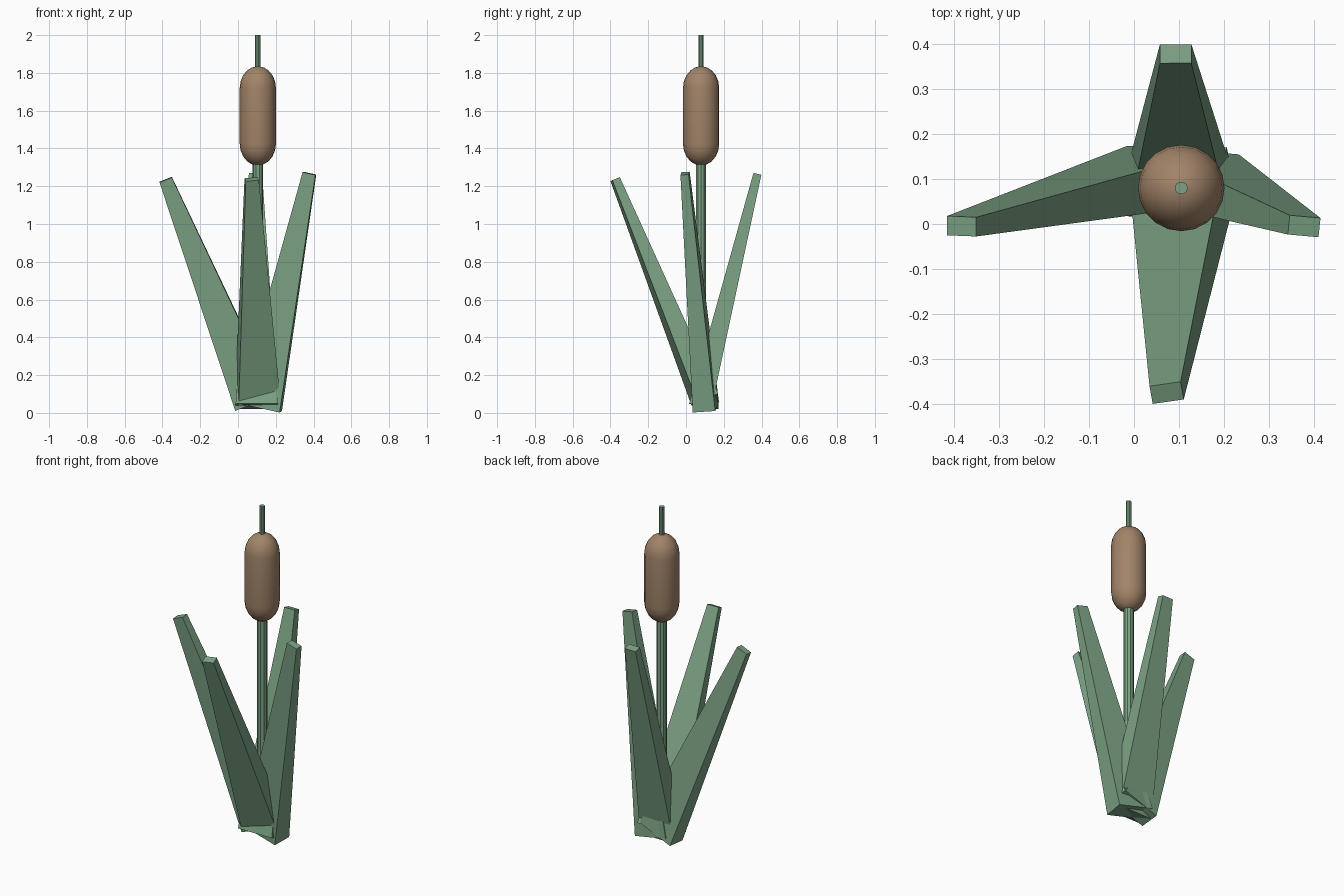
import bpy, math
from mathutils import Vector

if "Cube" in bpy.data.objects:
    bpy.data.objects.remove(bpy.data.objects["Cube"])

GREEN = bpy.data.materials.new("reed_green")
GREEN.diffuse_color = (0.20, 0.36, 0.23, 1)
GREEN.use_nodes = True
GREEN.node_tree.nodes["Principled BSDF"].inputs["Base Color"].default_value = GREEN.diffuse_color
BROWN = bpy.data.materials.new("seed_brown")
BROWN.diffuse_color = (0.36, 0.23, 0.14, 1)
BROWN.use_nodes = True
BROWN.node_tree.nodes["Principled BSDF"].inputs["Base Color"].default_value = BROWN.diffuse_color
CX, CY = 0.105, 0.08


def add_mesh(name, verts, faces, mat):
    me = bpy.data.meshes.new(name)
    me.from_pydata(verts, [], faces)
    me.materials.append(mat)
    ob = bpy.data.objects.new(name, me)
    bpy.context.collection.objects.link(ob)
    return ob


def leaf(name, base, tip, turn):
    """Tapered rectangular blade with square-cut ends."""
    base, tip = Vector(base), Vector(tip)
    a = (tip - base).normalized()
    u = Vector((math.cos(math.radians(turn)), math.sin(math.radians(turn)), 0))
    u = (u - a * u.dot(a)).normalized()
    v = a.cross(u)
    verts = []
    for c, w, t in ((base, 0.225, 0.12), (tip, 0.07, 0.043)):
        for i, j in ((-1, -1), (1, -1), (1, 1), (-1, 1)):
            verts.append(c + u * (i * w / 2) + v * (j * t / 2))
    faces = [(3, 2, 1, 0), (4, 5, 6, 7)]
    faces += [(i, (i + 1) % 4, (i + 1) % 4 + 4, i + 4) for i in range(4)]
    return add_mesh(name, verts, faces, GREEN)


def lathe(name, profile, sides, mat):
    """Revolve (radius, z) points about the stem axis, with capped ends."""
    verts = [(CX + r * math.cos(2 * math.pi * k / sides),
              CY + r * math.sin(2 * math.pi * k / sides), z)
             for r, z in profile for k in range(sides)]
    faces = [(i * sides + k, i * sides + (k + 1) % sides,
              (i + 1) * sides + (k + 1) % sides, (i + 1) * sides + k)
             for i in range(len(profile) - 1) for k in range(sides)]
    n = len(verts)
    faces += [tuple(reversed(range(sides))), tuple(range(n - sides, n))]
    return add_mesh(name, verts, faces, mat)


# Four leaves fanning out from the root
leaf("left_leaf", (0.09, 0.11, 0.058), (-0.383, -0.005, 1.235), 0)
leaf("right_leaf", (0.117, 0.105, 0.03), (0.378, -0.005, 1.268), -6)
leaf("front_leaf", (0.105, 0.10, 0.07), (0.0725, -0.375, 1.237), 10)
leaf("back_leaf", (0.10, 0.075, 0.035), (0.0925, 0.378, 1.265), 0)

# Stem and the thin spike above the head
lathe("stem", [(0.028, 0.05), (0.028, 1.40)], 10, GREEN)
lathe("tip_spike", [(0.0145, 1.75), (0.0145, 2.0)], 10, GREEN)

# Rounded seed head
R, H, LOW, HIGH = 0.096, 0.115, 1.425, 1.72
angles = [math.radians(d) for d in (4, 20, 36, 54, 72, 90)]
profile = [(R * math.sin(t), LOW - H * math.cos(t)) for t in angles]
profile += [(R * math.sin(t), HIGH + H * math.cos(t)) for t in reversed(angles)]
head = lathe("seed_head", profile, 20, BROWN)
head.data.polygons.foreach_set("use_smooth", [True] * len(head.data.polygons))
